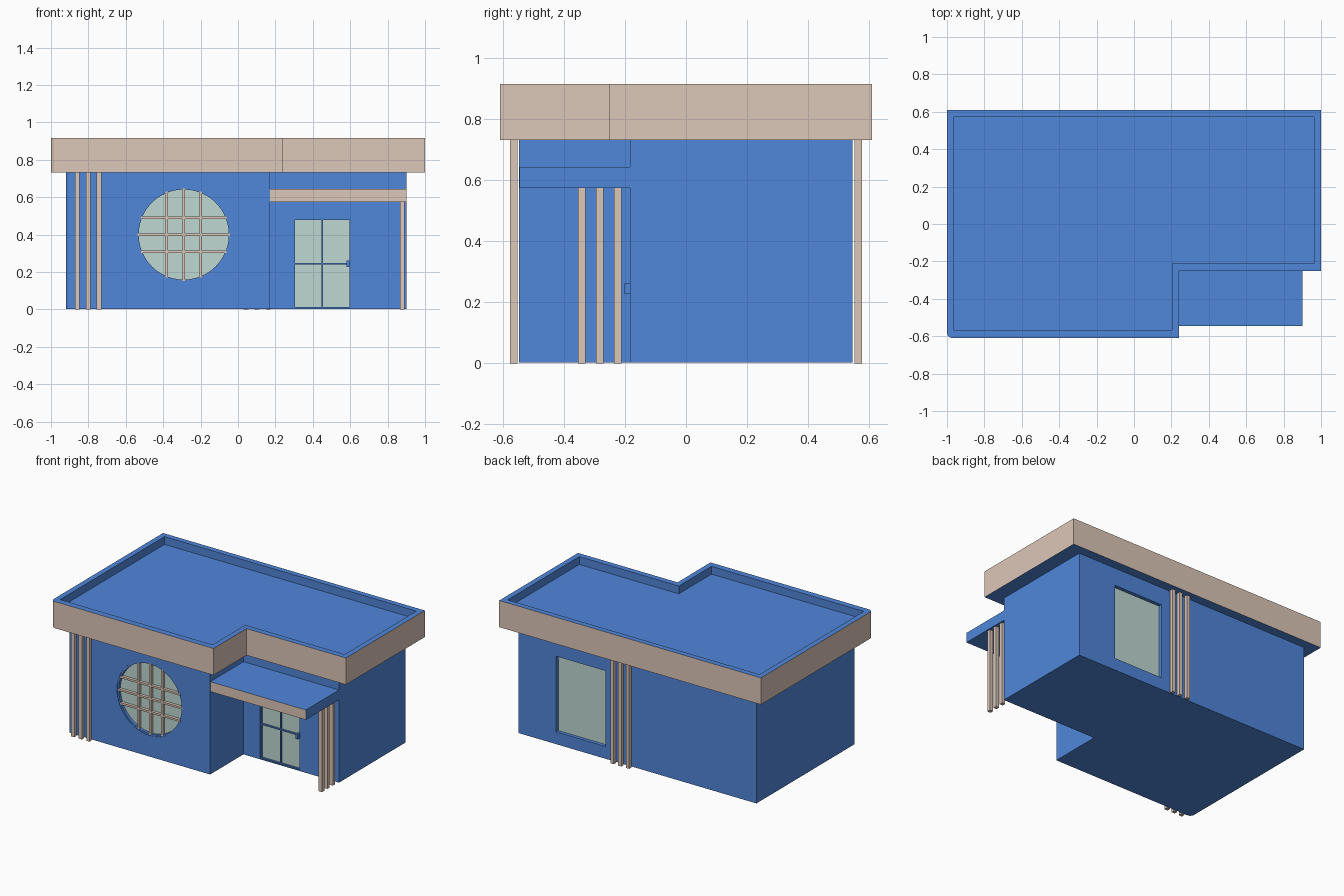
import bpy, bmesh, math
from mathutils import Matrix

if "Cube" in bpy.data.objects:
    bpy.data.objects.remove(bpy.data.objects["Cube"])


def material(name, rgb):
    m = bpy.data.materials.new(name)
    m.diffuse_color = (*rgb, 1)
    m.use_nodes = True
    m.node_tree.nodes["Principled BSDF"].inputs["Base Color"].default_value = m.diffuse_color
    return m


BLUE = material("blue_paint", (0.08, 0.24, 0.70))
TAN = material("tan_trim", (0.72, 0.57, 0.48))
GLASS = material("pale_glass", (0.52, 0.69, 0.65))


def finish(name, bm, mats):
    bmesh.ops.recalc_face_normals(bm, faces=bm.faces[:])
    me = bpy.data.meshes.new(name)
    bm.to_mesh(me)
    bm.free()
    for m in mats:
        me.materials.append(m)
    ob = bpy.data.objects.new(name, me)
    bpy.context.collection.objects.link(ob)
    return ob


def box(name, x0, x1, y0, y1, z0, z1, *mats):
    bm = bmesh.new()
    bmesh.ops.create_cube(bm, size=1)
    for v in bm.verts:
        v.co = (x1 if v.co.x > 0 else x0, y1 if v.co.y > 0 else y0, z1 if v.co.z > 0 else z0)
    return finish(name, bm, mats)


def prism(name, outline, z0, z1, mats, side_index=0):
    bm = bmesh.new()
    low = bm.faces.new([bm.verts.new((x, y, z0)) for x, y in outline])
    ext = bmesh.ops.extrude_face_region(bm, geom=[low], use_keep_orig=True)
    for v in ext["geom"]:
        if isinstance(v, bmesh.types.BMVert):
            v.co.z = z1
    bm.normal_update()
    for f in bm.faces:
        if abs(f.normal.z) < 0.5:
            f.material_index = side_index
    return finish(name, bm, mats)


def disc(name, x, z, r, y0, y1, *mats):
    bm = bmesh.new()
    mat = Matrix.Translation((x, (y0 + y1) / 2, z)) @ Matrix.Rotation(math.pi / 2, 4, 'X')
    bmesh.ops.create_cone(bm, cap_ends=True, segments=48, radius1=r, radius2=r,
                          depth=y1 - y0, matrix=mat)
    return finish(name, bm, mats)


def cut(target, *cutters):
    bpy.context.view_layer.objects.active = target
    for c in cutters:
        mod = target.modifiers.new("cut", 'BOOLEAN')
        mod.operation, mod.solver, mod.object = 'DIFFERENCE', 'EXACT', c
        bpy.ops.object.modifier_apply(modifier=mod.name)
        bpy.data.objects.remove(c)


def l_shape(x0, x1, y0, y1, nx, ny, r=0.0):
    """L-shaped plan with a notch at front right and a rounded front left corner."""
    if r:
        corner = [(x0 + r - r * math.cos(a), y0 + r - r * math.sin(a))
                  for a in (math.pi / 12 * i for i in range(7))]
    else:
        corner = [(x0, y0)]
    return corner + [(nx, y0), (nx, ny), (x1, ny), (x1, y1), (x0, y1)]


FRONT, PORCH, BACK = -0.547, -0.183, 0.545

# Walls with pockets for windows and door
walls = prism("walls", l_shape(-0.92, 0.90, FRONT, BACK, 0.17, PORCH, 0.03), 0.003, 0.74, [BLUE])
CX, CZ, R = -0.29, 0.40, 0.252
cut(walls,
    disc("round_cutter", CX, CZ, R, FRONT - 0.1, FRONT + 0.03),
    box("door_cutter", 0.295, 0.605, PORCH - 0.1, PORCH + 0.025, 0.008, 0.487),
    box("back_cutter", 0.235, 0.61, BACK - 0.03, BACK + 0.1, 0.088, 0.61))

# Flat roof with parapet and tan fascia
roof = prism("roof", l_shape(-1, 1, -0.61, 0.61, 0.24, -0.25, 0.03), 0.732, 0.916, [BLUE, TAN], 1)
cut(roof, prism("roof_cutter", l_shape(-0.962, 0.962, -0.567, 0.572, 0.202, -0.21), 0.862, 1.1, []))

# Porch canopy with tan front edge
canopy = box("porch_canopy", 0.17, 0.90, -0.545, PORCH + 0.01, 0.575, 0.643, BLUE, TAN)
for p in canopy.data.polygons:
    if p.normal.y < -0.5:
        p.material_index = 1

# Slender posts in groups of three
H = 0.0125
for i in range(3):
    x = -0.859 + 0.058 * i
    box(f"front_slat_{i}", x - H, x + H, -0.577, -0.553, 0, 0.735, TAN)
    x = 0.043 + 0.059 * i
    box(f"back_slat_{i}", x - H, x + H, 0.553, 0.577, 0, 0.735, TAN)
    y = -0.342 + 0.059 * i
    box(f"porch_post_{i}", 0.865, 0.89, y - H, y + H, 0, 0.58, TAN)

# Round window: glass, frame ring and lattice
disc("round_glass", CX, CZ, R, FRONT + 0.022, FRONT + 0.032, GLASS)
bm = bmesh.new()
ring = [bm.verts.new((CX + r, y, CZ)) for r, y in
        ((0.241, FRONT + 0.003), (R, FRONT + 0.003), (R, FRONT + 0.025), (0.241, FRONT + 0.025))]
edges = [bm.edges.new((ring[i], ring[(i + 1) % 4])) for i in range(4)]
bmesh.ops.spin(bm, geom=edges, cent=(CX, 0, CZ), axis=(0, 1, 0), angle=math.tau,
               steps=48, use_merge=True)
bmesh.ops.remove_doubles(bm, verts=bm.verts[:], dist=1e-5)
finish("round_frame", bm, [BLUE])
for i in (-1, 0, 1):
    d, w = 0.091 * i, 0.0065
    half = math.sqrt(0.247 ** 2 - d * d)
    box(f"lattice_upright_{i + 1}", CX + d - w, CX + d + w, FRONT + 0.001, FRONT + 0.024,
        CZ - half, CZ + half, TAN)
    box(f"lattice_rail_{i + 1}", CX - half, CX + half, FRONT + 0.002, FRONT + 0.024,
        CZ + d - w, CZ + d + w, TAN)

# Glazed door with frame, bars and handle
box("door_glass", 0.295, 0.605, PORCH + 0.017, PORCH + 0.027, 0.008, 0.487, GLASS)
Y0, Y1 = PORCH + 0.005, PORCH + 0.02
for i, (a, b) in enumerate(((0.295, 0.305), (0.446, 0.454), (0.595, 0.605))):
    box(f"door_upright_{i}", a, b, Y0, Y1, 0.008, 0.487, BLUE)
for i, (a, b) in enumerate(((0.008, 0.014), (0.241, 0.249), (0.477, 0.487))):
    box(f"door_rail_{i}", 0.295, 0.605, Y0 + 0.001, Y1, a, b, BLUE)
box("door_handle", 0.581, 0.597, PORCH - 0.018, PORCH + 0.01, 0.227, 0.261, BLUE)

# Back window
box("back_glass", 0.235, 0.61, BACK - 0.032, BACK - 0.024, 0.088, 0.61, GLASS)
